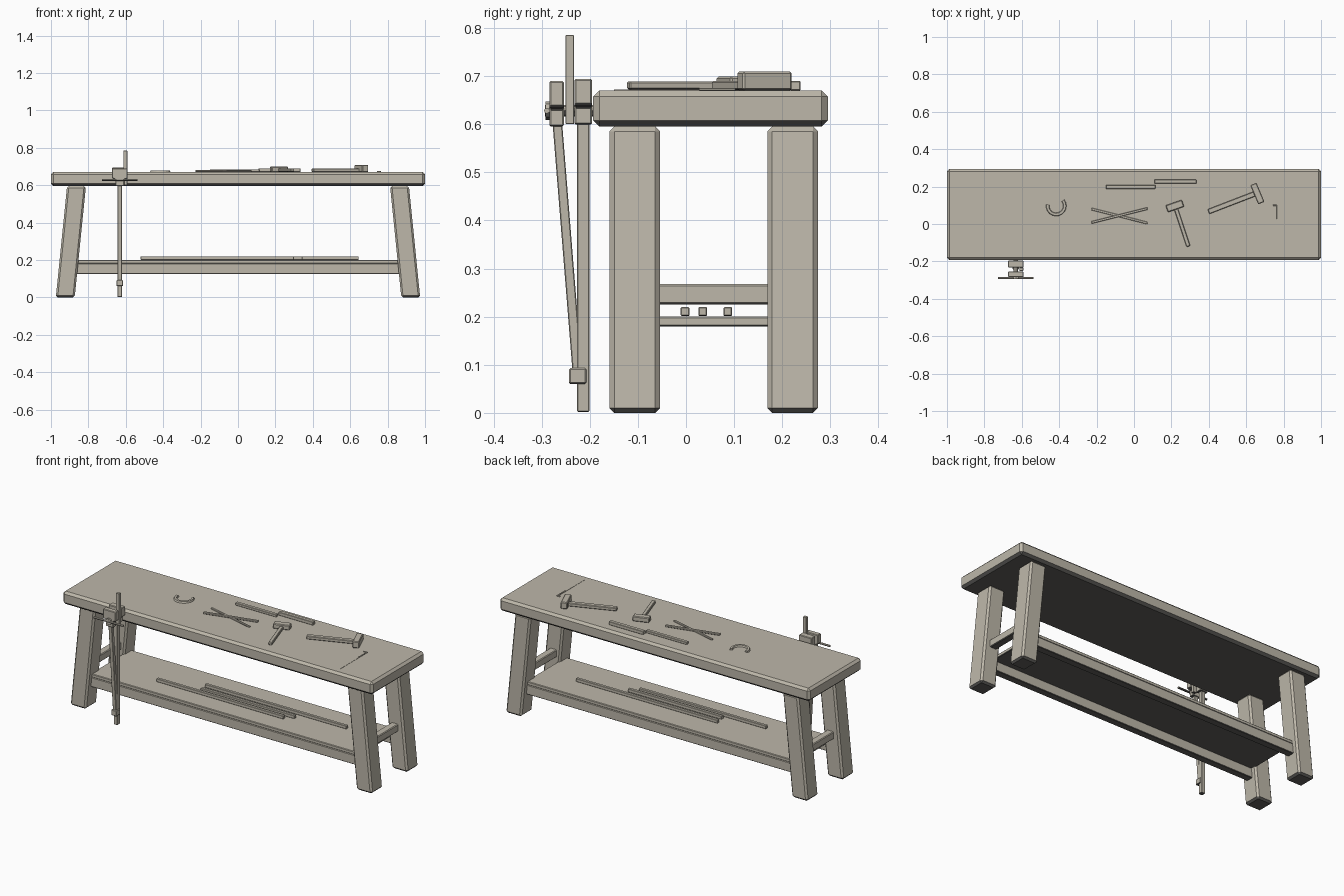
import bpy, bmesh, math
from mathutils import Vector, Matrix

if "Cube" in bpy.data.objects:
    bpy.data.objects.remove(bpy.data.objects["Cube"], do_unlink=True)


def material(name, colour):
    mat = bpy.data.materials.new(name)
    mat.use_nodes = True
    mat.diffuse_color = colour
    mat.node_tree.nodes["Principled BSDF"].inputs["Base Color"].default_value = colour
    return mat


WOOD = material("warm_grey", (0.51, 0.475, 0.4, 1))
UNDERSIDE = material("dark_underside", (0.115, 0.112, 0.105, 1))


def finish(name, bm):
    """Make the object; faces that point down take the dark colour."""
    bm.normal_update()
    for f in bm.faces:
        f.material_index = int(f.normal.z < -0.3)
    mesh = bpy.data.meshes.new(name)
    bm.to_mesh(mesh)
    bm.free()
    mesh.materials.append(WOOD)
    mesh.materials.append(UNDERSIDE)
    obj = bpy.data.objects.new(name, mesh)
    bpy.context.collection.objects.link(obj)
    return obj


def chamfer(bm, size):
    bmesh.ops.bevel(bm, geom=bm.edges[:], offset=size, segments=1,
                    affect='EDGES', clamp_overlap=True)


def box(name, xs, ys, zs, bevel=0.0, lean=(0, 0)):
    """Chamfered box between bounds; lean shifts its top along x and y."""
    bm = bmesh.new()
    bmesh.ops.create_cube(bm, size=1)
    for v in bm.verts:
        up = v.co.z > 0
        v.co = [sum(b) / 2 + c * (b[1] - b[0]) for b, c in zip((xs, ys, zs), v.co)]
        if up:
            v.co += Vector((lean[0], lean[1], 0))
    if bevel:
        chamfer(bm, bevel)
    return finish(name, bm)


def bar(name, start, end, width, zs, bevel=0.002):
    """Flat bar lying on the table from start to end in plan."""
    a, b = Vector(start), Vector(end)
    d = b - a
    half = d.length / 2
    obj = box(name, (-half, half), (-width / 2, width / 2), zs, bevel)
    mid = (a + b) / 2
    obj.data.transform(Matrix.Translation((mid.x, mid.y, 0))
                       @ Matrix.Rotation(math.atan2(d.y, d.x), 4, 'Z'))


def rod(name, centre, radius, length, axis):
    bm = bmesh.new()
    turn = Matrix.Rotation(math.pi / 2, 4, 'Y' if axis == 'X' else 'X')
    bmesh.ops.create_cone(bm, cap_ends=True, segments=8, radius1=radius, radius2=radius,
                          depth=length, matrix=Matrix.Translation(centre) @ turn)
    finish(name, bm)


def jaw(name, x, ys, z0):
    """T-shaped jaw: wide head over a narrower base."""
    half = [(0.024, z0), (0.024, z0 + 0.036), (0.041, z0 + 0.042), (0.041, z0 + 0.095)]
    outline = [(x + w, z) for w, z in half] + [(x - w, z) for w, z in reversed(half)]
    bm = bmesh.new()
    face = bm.faces.new([bm.verts.new((px, ys[0], pz)) for px, pz in outline])
    ext = bmesh.ops.extrude_face_region(bm, geom=[face])
    for v in ext["geom"]:
        if isinstance(v, bmesh.types.BMVert):
            v.co.y = ys[1]
    bmesh.ops.recalc_face_normals(bm, faces=bm.faces[:])
    chamfer(bm, 0.003)
    finish(name, bm)


# Table top
TOP = 0.67
box("table_top", (-1, 1), (-0.193, 0.295), (0.595, TOP), 0.013)

# Splayed legs, end stretchers and shelf rails
for side, sx in (("right", -1), ("left", 1)):
    for end, ys in (("front", (-0.159, -0.054)), ("back", (0.169, 0.274))):
        box(f"{end}_{side}_leg", sorted((sx * 0.974, sx * 0.873)), ys, (0, 0.595), 0.01,
            (-sx * 0.06, 0))
    box(f"{side}_stretcher", sorted((sx * 0.915, sx * 0.872)), (-0.07, 0.185), (0.225, 0.268), 0.004)
for end, ys in (("front", (-0.127, -0.085)), ("back", (0.2, 0.242))):
    box(f"{end}_rail", (-0.875, 0.875), ys, (0.125, 0.181), 0.003)
box("shelf", (-0.865, 0.865), (-0.125, 0.24), (0.18, 0.2), 0.003)

# Loose stock on the shelf
for i, (x0, x1, y) in enumerate(((-0.52, 0.3, -0.002), (-0.26, 0.345, 0.035), (-0.27, 0.645, 0.087))):
    box(f"shelf_stick_{i + 1}", (x0, x1), (y - 0.009, y + 0.009), (0.201, 0.22), 0.002)

# Leg vise with post, jaws, screw and handle
VX = -0.632
box("vise_post", (VX - 0.012, VX + 0.012), (-0.226, -0.201), (0.002, 0.61), 0.002)
jaw("vise_back_jaw", VX, (-0.232, -0.195), 0.599)
jaw("vise_front_jaw", VX, (-0.284, -0.254), 0.595)
rod("vise_screw", (VX, -0.243, 0.628), 0.012, 0.1, 'Y')
rod("vise_screw_head", (VX, -0.287, 0.628), 0.019, 0.01, 'Y')
rod("vise_handle", (VX, -0.289, 0.628), 0.006, 0.19, 'X')
box("vise_foot", (VX - 0.017, VX + 0.017), (-0.243, -0.207), (0.06, 0.093), 0.003)
box("vise_brace", (VX - 0.011, VX + 0.011), (-0.235, -0.215), (0.075, 0.61), 0.002, (0, -0.043))
box("clamped_strip", (-0.613, -0.592), (-0.25, -0.233), (0.6, 0.785), 0.001)

# Hammers
bar("small_hammer_handle", (0.291, -0.12), (0.22, 0.095), 0.021, (0.672, 0.689), 0.003)
bar("small_hammer_head", (0.175, 0.081), (0.262, 0.111), 0.039, (TOP, 0.699), 0.004)
bar("large_hammer_handle", (0.398, 0.066), (0.655, 0.165), 0.027, (0.671, 0.69), 0.003)
bar("large_hammer_head", (0.638, 0.214), (0.681, 0.112), 0.036, (TOP, 0.709), 0.004)

# Files
bar("long_file", (-0.15, 0.198), (0.115, 0.198), 0.02, (TOP, 0.685))
bar("short_file", (0.11, 0.227), (0.333, 0.227), 0.022, (TOP, 0.69))

# Crossed tongs
bar("tong_arm_1", (-0.227, 0.08), (0.072, 0.005), 0.013, (TOP, 0.678))
bar("tong_arm_2", (-0.227, 0.008), (0.072, 0.083), 0.013, (TOP, 0.681))

# Thin square
bar("square_blade", (0.76, -0.15), (0.76, 0.103), 0.006, (TOP, 0.6715), 0)
bar("square_stock", (0.761, 0.027), (0.761, 0.103), 0.006, (TOP, 0.675), 0.001)
bar("square_arm", (0.742, 0.1), (0.763, 0.1), 0.006, (TOP, 0.675), 0.001)

# Horseshoe swept as an open ring with sloping sides and one longer arm
bm = bmesh.new()
centre, rings = Vector((-0.416, 0.097)), []
for i in range(13):
    a = math.radians(172 + 226 * i / 12)
    ring = []
    for r, z in ((0.037, TOP), (0.055, TOP), (0.052, 0.679), (0.04, 0.679)):
        ring.append(bm.verts.new((centre.x + r * math.cos(a), centre.y + r * math.sin(a), z)))
    rings.append(ring)
for p, q in zip(rings, rings[1:]):
    for k in range(4):
        bm.faces.new((p[k], p[(k + 1) % 4], q[(k + 1) % 4], q[k]))
bm.faces.new(rings[0])
bm.faces.new(rings[-1])
bmesh.ops.recalc_face_normals(bm, faces=bm.faces[:])
finish("horseshoe", bm)
